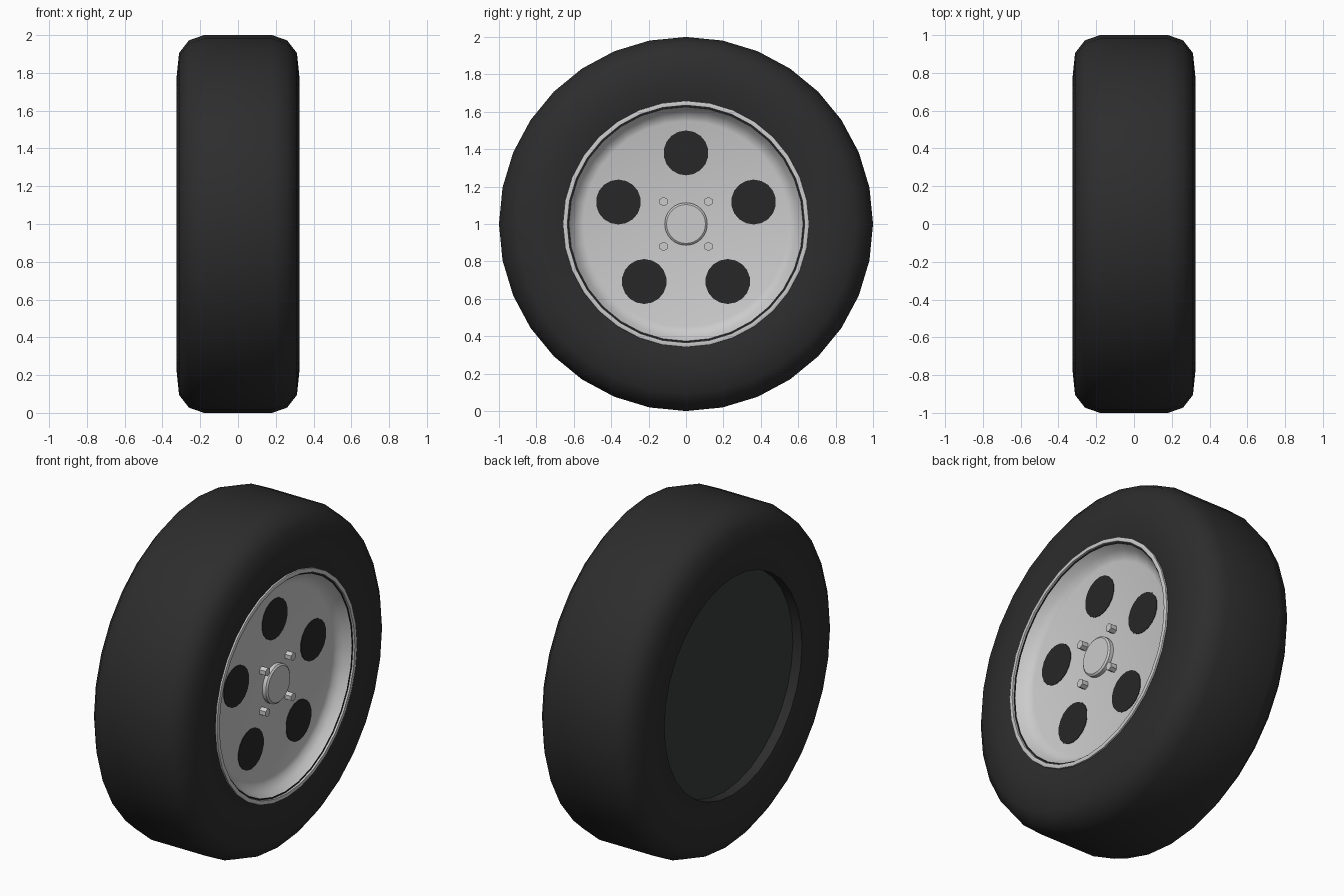
import bpy, bmesh
from math import cos, sin, pi, radians

if "Cube" in bpy.data.objects:
    bpy.data.objects.remove(bpy.data.objects["Cube"])

AXLE = 1.0  # height of the wheel axis


def material(name, rgb):
    m = bpy.data.materials.new(name)
    m.diffuse_color = (*rgb, 1)
    m.use_nodes = True
    m.node_tree.nodes["Principled BSDF"].inputs["Base Color"].default_value = m.diffuse_color
    return m


def lathe(name, profile, sides, mat=None, y=0, z=0, closed=False, smooth=30, phase=0):
    """Spin (x, radius) points about an x-parallel axis at offset (y, z) from the axle."""
    bm = bmesh.new()
    rings = []
    for x, r in profile:
        if r == 0:
            rings.append([bm.verts.new((x, y, z + AXLE))] * sides)
        else:
            rings.append([bm.verts.new((x, y + r * sin(2 * pi * i / sides + phase),
                                        z + AXLE + r * cos(2 * pi * i / sides + phase)))
                          for i in range(sides)])
    pairs = list(zip(rings, rings[1:]))
    if closed:
        pairs.append((rings[-1], rings[0]))
    for a, b in pairs:
        for i in range(sides):
            j = (i + 1) % sides
            bm.faces.new(list(dict.fromkeys((a[i], b[i], b[j], a[j]))))
    bmesh.ops.recalc_face_normals(bm, faces=bm.faces)
    # open shells start at the outward (+x or -x) centre: point that face the right way
    if not closed and profile[0][1] == 0 and profile[-1][1] != 0:
        bm.faces.ensure_lookup_table()
        bm.normal_update()
        if bm.faces[0].normal.x * profile[0][0] < 0:
            bmesh.ops.reverse_faces(bm, faces=bm.faces)
    me = bpy.data.meshes.new(name)
    bm.to_mesh(me)
    bm.free()
    ob = bpy.data.objects.new(name, me)
    bpy.context.collection.objects.link(ob)
    if mat:
        me.materials.append(mat)
    if smooth:
        bpy.ops.object.select_all(action='DESELECT')
        ob.select_set(True)
        bpy.context.view_layer.objects.active = ob
        bpy.ops.object.shade_smooth_by_angle(angle=radians(smooth))
    return ob


rubber = material("rubber", (0.026, 0.026, 0.026))
dark = material("dark", (0.02, 0.02, 0.02))
plate = material("plate", (0.04, 0.046, 0.045))

# Tyre: half profile mirrored across x = 0, closed by its bore
half = [(0.18, 1.0), (0.26, 0.972), (0.312, 0.905), (0.325, 0.78), (0.321, 0.70), (0.31, 0.645)]
lathe("tyre", [(-x, r) for x, r in reversed(half)] + half, 32, rubber, closed=True, smooth=45)

# Inner cover plate on the back
lathe("back_plate", [(-0.25, 0), (-0.25, 0.645)], 32, plate, smooth=0)

# Rim: dish, curved barrel and outer lip
D = 0.24
lathe("rim", [(D, 0), (D, 0.55), (D + 0.008, 0.575), (D + 0.03, 0.603), (0.312, 0.629)],
      32, smooth=50)
lathe("rim_groove", [(0.309, 0.626), (0.312, 0.626), (0.312, 0.636), (0.309, 0.636)],
      32, dark, closed=True)
lathe("rim_lip", [(0.30, 0.66), (0.322, 0.658), (0.325, 0.65), (0.323, 0.635), (0.30, 0.633)],
      32, closed=True)

# Five dark round openings
for k in range(5):
    a = 2 * pi * k / 5
    lathe("rim_opening", [(D + 0.003, 0), (D + 0.003, 0.12), (D - 0.005, 0.12)], 18, dark,
          y=0.38 * sin(a), z=0.38 * cos(a), smooth=0)

# Centre cap with bevelled edge
lathe("centre_cap", [(D + 0.03, 0), (D + 0.03, 0.104), (D + 0.022, 0.114), (D - 0.005, 0.114)], 32)

# Four hexagonal wheel nuts
for sy in (-1, 1):
    for sz in (-1, 1):
        lathe("wheel_nut", [(D + 0.04, 0), (D + 0.04, 0.025), (D - 0.005, 0.025)], 6,
              y=0.12 * sy, z=0.12 * sz, smooth=0)
